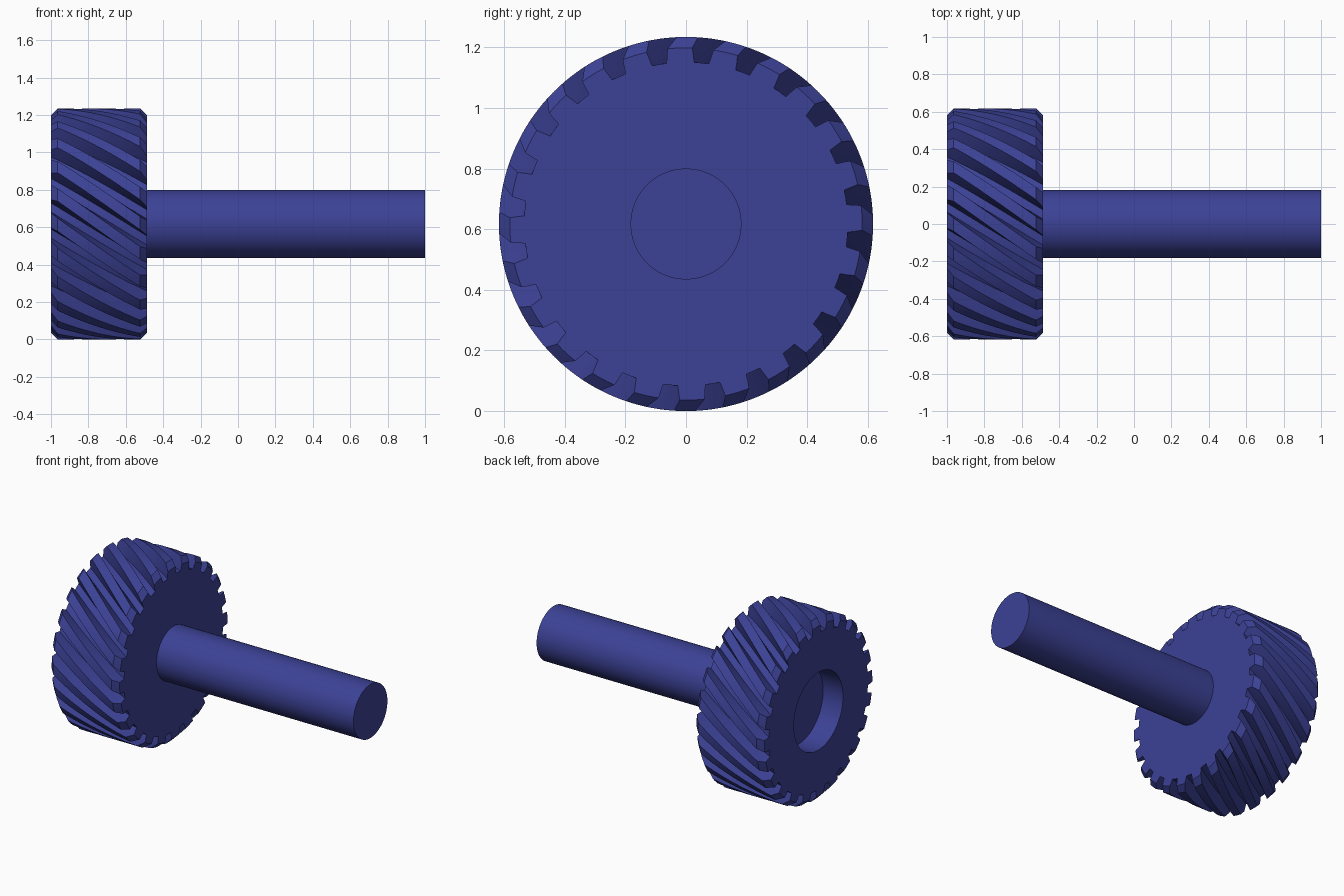
import bpy, bmesh, math

if "Cube" in bpy.data.objects:
    bpy.data.objects.remove(bpy.data.objects["Cube"])

CZ = 0.617                    # height of the shared axis
X0, X1 = -1.0, -0.487         # gear faces
R_TIP, R_ROOT, CH = 0.617, 0.534, 0.036
TEETH, TWIST = 24, math.radians(34)
PITCH = 2 * math.pi / TEETH
PHASE = math.radians(5.5)     # first gap on the shaft-side face
BORE_R, BORE_DEPTH = 0.265, 0.15
SHAFT_R = 0.183

blue = bpy.data.materials.new("dark_blue")
blue.diffuse_color = (0.045, 0.054, 0.305, 1)
blue.use_nodes = True
blue.node_tree.nodes["Principled BSDF"].inputs["Base Color"].default_value = blue.diffuse_color


def finish(bm, name):
    bmesh.ops.recalc_face_normals(bm, faces=bm.faces)
    me = bpy.data.meshes.new(name)
    bm.to_mesh(me)
    bm.free()
    me.materials.append(blue)
    ob = bpy.data.objects.new(name, me)
    bpy.context.collection.objects.link(ob)
    bpy.ops.object.select_all(action='DESELECT')
    ob.select_set(True)
    bpy.context.view_layer.objects.active = ob
    bpy.ops.object.shade_smooth_by_angle(angle=math.radians(30))


def ring(bm, x, polar):
    return [bm.verts.new((x, r * math.sin(a), CZ + r * math.cos(a))) for a, r in polar]


def bridge(bm, a, b):
    n = len(a)
    for i in range(n):
        bm.faces.new((a[i], a[(i + 1) % n], b[(i + 1) % n], b[i]))


def half_gap(r):
    # half angle of the space between teeth, widening outwards
    t = (r - R_ROOT) / (R_TIP - R_ROOT)
    return 0.046 + 0.022 * t + 0.006 * t * t


def tooth_profile(r_tip, turn):
    pts = []
    r_mid = (R_ROOT + r_tip) / 2
    for k in range(TEETH):
        a = turn + k * PITCH
        g0, gm, g1 = half_gap(R_ROOT), half_gap(r_mid), half_gap(r_tip)
        land = PITCH - 2 * g1
        pts += [(a - g0, R_ROOT), (a, R_ROOT), (a + g0, R_ROOT), (a + gm, r_mid)]
        pts += [(a + g1 + land * f / 3, r_tip) for f in range(4)]
        pts.append((a + PITCH - gm, r_mid))
    return pts


# Helical gear: toothed section swept along x with twist and chamfered ends
bm = bmesh.new()
STEPS = 16
xs = [X0] + [X0 + CH + (X1 - X0 - 2 * CH) * i / STEPS for i in range(STEPS + 1)] + [X1]
rings = []
for x in xs:
    tip = R_TIP - CH if x in (X0, X1) else R_TIP
    turn = PHASE + TWIST * (X1 - x) / (X1 - X0)
    rings.append(ring(bm, x, tooth_profile(tip, turn)))
for a, b in zip(rings, rings[1:]):
    bridge(bm, a, b)
bm.faces.new(rings[-1])

# Blind bore in the free face
n = len(rings[0])
start = PHASE + TWIST - half_gap(R_ROOT)
circle = [(start + 2 * math.pi * i / n, BORE_R) for i in range(n)]
rim = ring(bm, X0, circle)
floor = ring(bm, X0 + BORE_DEPTH, circle)
bridge(bm, rings[0], rim)
bridge(bm, rim, floor)
bm.faces.new(floor)
finish(bm, "helical_gear")

# Plain round shaft
bm = bmesh.new()
circle = [(2 * math.pi * i / 96, SHAFT_R) for i in range(96)]
inner, outer = ring(bm, X1 - 0.02, circle), ring(bm, 1.0, circle)
bridge(bm, inner, outer)
bm.faces.new(inner)
bm.faces.new(outer)
finish(bm, "shaft")
